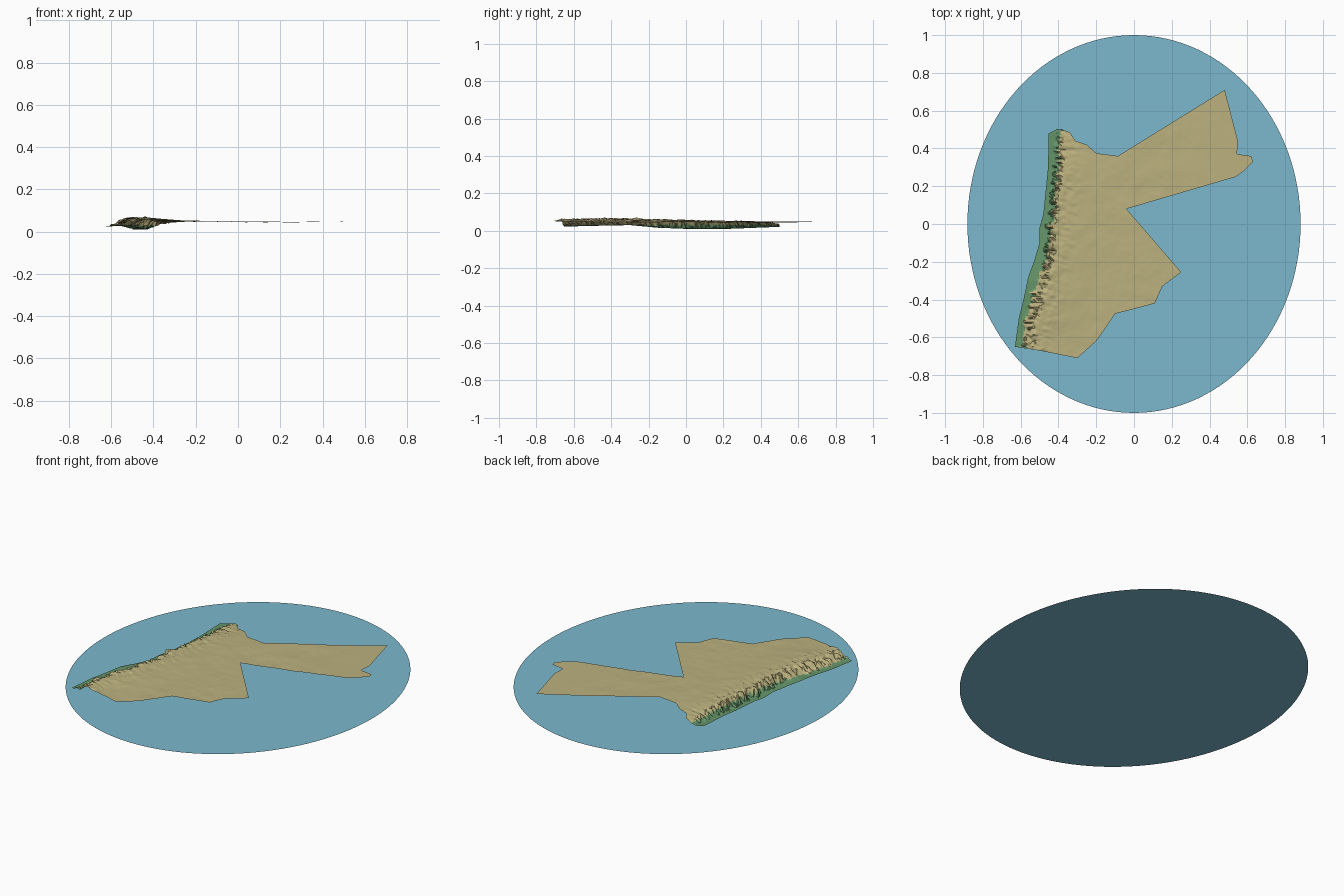
import bpy, bmesh, math
from mathutils import Vector, noise
from mathutils.geometry import delaunay_2d_cdt

cube = bpy.data.objects.get("Cube")
if cube:
    bpy.data.objects.remove(cube, do_unlink=True)


def material(name, rgb):
    m = bpy.data.materials.new(name)
    m.use_nodes = True
    m.diffuse_color = (*rgb, 1)
    m.node_tree.nodes["Principled BSDF"].inputs["Base Color"].default_value = (*rgb, 1)
    return m


def add_object(name, bm, mats):
    mesh = bpy.data.meshes.new(name)
    bm.to_mesh(mesh)
    bm.free()
    for m in mats:
        mesh.materials.append(m)
    ob = bpy.data.objects.new(name, mesh)
    bpy.context.collection.objects.link(ob)
    return ob


def curve(table, t):
    """Linear interpolation through (position, value) pairs."""
    if t <= table[0][0]:
        return table[0][1]
    for (a, va), (b, vb) in zip(table, table[1:]):
        if t <= b:
            return va + (vb - va) * (t - a) / (b - a)
    return table[-1][1]


def smooth(a, b, t):
    t = min(1, max(0, (t - a) / (b - a)))
    return t * t * (3 - 2 * t)


water = material("water blue", (0.20, 0.48, 0.61))
sand = material("desert sand", (0.50, 0.44, 0.21))
green = material("valley green", (0.13, 0.30, 0.14))

# Flat elliptical sea disc
bm = bmesh.new()
bmesh.ops.create_circle(bm, cap_ends=True, segments=128, radius=1)
bmesh.ops.scale(bm, vec=(0.882, 1, 1), verts=bm.verts)
add_object("sea_disc", bm, [water])

# Land outline: west border from south to north, then the rest clockwise
WEST = [(-0.65, -0.63), (-0.5, -0.61), (-0.4, -0.585), (-0.28, -0.56), (-0.2, -0.53),
        (-0.1, -0.50), (-0.02, -0.50), (0.05, -0.48), (0.15, -0.47), (0.3, -0.455), (0.48, -0.452)]
REST = [(-0.41, 0.5), (-0.38, 0.5), (-0.34, 0.485), (-0.31, 0.44), (-0.25, 0.42), (-0.2, 0.375),
        (-0.085, 0.36), (0.48, 0.71), (0.55, 0.44), (0.545, 0.37), (0.62, 0.36), (0.63, 0.33),
        (0.58, 0.28), (0.54, 0.25), (-0.04, 0.08), (0.25, -0.255), (0.15, -0.33), (0.11, -0.42),
        (0, -0.45), (-0.1, -0.475), (-0.15, -0.55), (-0.2, -0.62), (-0.25, -0.665), (-0.3, -0.71),
        (-0.4, -0.69), (-0.5, -0.67)]
corners = [Vector((x, y)) for y, x in WEST] + [Vector(p) for p in REST]

# Relief along the north-south line: valley floor, ridge crest, scarp foot and scarp width
FLOOR = [(-0.65, 0.022), (-0.5, 0.026), (-0.3, 0.03), (-0.15, 0.016), (0, 0.01), (0.2, 0.009), (0.48, 0.02)]
RIDGE = [(-0.65, 0.06), (-0.4, 0.068), (-0.2, 0.062), (0, 0.056), (0.3, 0.05), (0.45, 0.042), (0.5, 0.034)]
FOOT = [(-0.65, 0.01), (-0.5, 0.015), (-0.3, 0.045), (-0.1, 0.035), (0.1, 0.025), (0.3, 0.02), (0.5, 0.03)]
WIDTH = [(-0.65, 0.10), (-0.4, 0.09), (-0.2, 0.05), (0.1, 0.05), (0.3, 0.06), (0.5, 0.06)]
PLATEAU = [(-0.3, 0.05), (0, 0.047), (0.25, 0.045), (0.6, 0.051)]


def height(x, y):
    d = x - curve(WEST, y)
    foot, width = curve(FOOT, y), curve(WIDTH, y)
    gully = noise.fractal(Vector((x * 22, y * 40, 3)), 0.8, 2, 4)
    rise = smooth(foot, foot + width, d + 0.03 * gully * smooth(0, 0.04, d))
    low, crest = curve(FLOOR, y), curve(RIDGE, y)
    top = crest + (curve(PLATEAU, x) - crest) * smooth(width, width + 0.3, d)
    rough = 0.006 * (1 - smooth(foot + width, foot + width + 0.15, d)) * rise
    hills = noise.fractal(Vector((x * 9, y * 9, 7)), 0.9, 2, 4) * 0.0022 * rise * (1 - smooth(0.1, 0.6, x))
    return low + (top - low) * rise + rough * gully + hills


# Fine triangulated grid clipped by the outline
border = []
for a, b in zip(corners, corners[1:] + corners[:1]):
    steps = max(1, round((b - a).length / 0.01))
    border += [a.lerp(b, i / steps) for i in range(steps)]
STEP = 0.008
grid = [Vector((i * STEP, j * STEP)) for i in range(-79, 80) for j in range(-89, 90)]
n = len(border)
points, _, tris, *_ = delaunay_2d_cdt(border + grid, [], [list(range(n))], 1, 1e-5)

# Relief sheet, green in the low valley and sand above
bm = bmesh.new()
verts = [bm.verts.new((p.x, p.y, height(p.x, p.y))) for p in points]
for t in tris:
    f = bm.faces.new([verts[i] for i in t])
    f.material_index = 1 if f.calc_center_median().z < 0.031 and f.calc_center_median().x < -0.38 else 0
bmesh.ops.delete(bm, geom=[v for v in bm.verts if not v.link_faces], context="VERTS")
bmesh.ops.recalc_face_normals(bm, faces=bm.faces)
bm.normal_update()
if sum(f.normal.z for f in bm.faces) < 0:
    bmesh.ops.reverse_faces(bm, faces=bm.faces)
land = add_object("land_relief", bm, [sand, green])
bpy.context.view_layer.objects.active = land
land.select_set(True)
bpy.ops.object.shade_smooth_by_angle(angle=math.radians(40))
